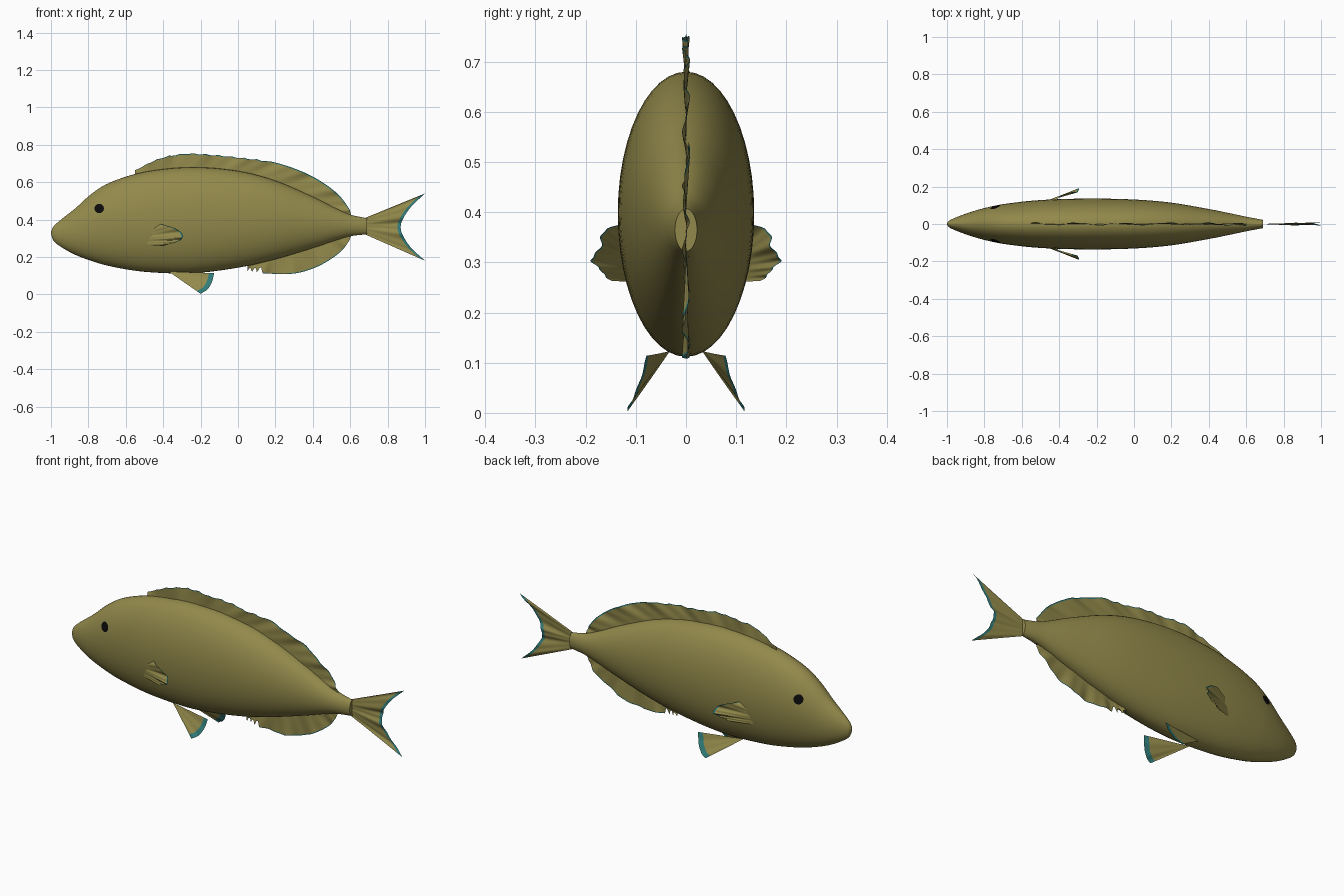
import bpy, math
from mathutils import Vector

if "Cube" in bpy.data.objects:
    bpy.data.objects.remove(bpy.data.objects["Cube"])


def material(name, rgb):
    m = bpy.data.materials.new(name)
    m.use_nodes = True
    m.diffuse_color = (*rgb, 1)
    m.node_tree.nodes["Principled BSDF"].inputs["Base Color"].default_value = (*rgb, 1)
    return m


olive = material("olive skin", (0.29, 0.25, 0.07))
teal = material("teal fin edge", (0.03, 0.2, 0.19))
black = material("black eye", (0.003, 0.003, 0.003))


def smooth_path(points, t):
    """Point at t in 0..1 on a smooth curve through the points."""
    p = [Vector(q) for q in points]
    s = t * (len(p) - 1)
    i = min(int(s), len(p) - 2)
    u = s - i
    b, c = p[i], p[i + 1]
    a = p[i - 1] if i else b * 2 - c
    d = p[i + 2] if i + 2 < len(p) else c * 2 - b
    return (b * 2 + (c - a) * u + (a * 2 - b * 5 + c * 4 - d) * u**2
            + (b * 3 - a - c * 3 + d) * u**3) / 2


def make(name, verts, faces, mats, angle=60):
    me = bpy.data.meshes.new(name)
    me.from_pydata(verts, [], faces)
    for m in mats:
        me.materials.append(m)
    me.update()
    ob = bpy.data.objects.new(name, me)
    bpy.context.collection.objects.link(ob)
    bpy.ops.object.select_all(action="DESELECT")
    ob.select_set(True)
    bpy.context.view_layer.objects.active = ob
    bpy.ops.object.shade_smooth_by_angle(angle=math.radians(angle))
    return ob


def grid_faces(rows, cols):
    return [(r * cols + c, r * cols + c + 1, (r + 1) * cols + c + 1, (r + 1) * cols + c)
            for r in range(rows - 1) for c in range(cols - 1)]


# Body stations: x, top, bottom, half width
stations = [
    (-1, .335, .325, .004), (-.985, .365, .285, .02), (-.94, .405, .25, .04),
    (-.87, .46, .212, .065), (-.78, .54, .178, .09), (-.68, .6, .15, .109),
    (-.5, .655, .121, .128), (-.25, .68, .113, .136), (0, .66, .143, .131),
    (.2, .608, .188, .114), (.4, .522, .248, .08), (.52, .462, .288, .056),
    (.6, .427, .311, .039), (.69, .407, .322, .022)]
profile = []
for k in range(len(stations) - 1):
    for j in range(5):
        v = [Vector(s[:2]).to_3d() for s in stations]
        w = [Vector(s[2:]).to_3d() for s in stations]
        t = (k + j / 5) / (len(stations) - 1)
        a, b = smooth_path(v, t), smooth_path(w, t)
        profile.append((a.x, a.y, b.x, b.y))
profile.append(stations[-1])


def section(x):
    """Top, bottom and half width of the body at x."""
    for p, q in zip(profile, profile[1:]):
        if x <= q[0]:
            u = (x - p[0]) / (q[0] - p[0])
            return [p[i] + (q[i] - p[i]) * u for i in (1, 2, 3)]
    return profile[-1][1:]


# Body: loft of elliptical rings with closed ends
N = 48
verts, faces = [], []
for x, top, bot, w in profile:
    for i in range(N):
        a = math.tau * i / N
        verts.append((x, w * math.cos(a), (top + bot) / 2 + (top - bot) / 2 * math.sin(a)))
for r in range(len(profile) - 1):
    for i in range(N):
        j = (i + 1) % N
        faces.append((r * N + i, r * N + j, (r + 1) * N + j, (r + 1) * N + i))
faces += [tuple(range(N))[::-1], tuple(range(len(verts) - N, len(verts)))]
make("body", verts, faces, [olive])


# Fins: rippled sheets between a root curve and an outer edge, with a teal rim
def fin(name, root, edge, wave, cycles, rim=.95, cols=64, scallop=None, side=1, push=(0, 1, 0)):
    steps = [0, .2, .4, .6, .8, rim, 1]
    push = Vector(push)
    verts = []
    for s in steps:
        for c in range(cols):
            t = c / (cols - 1)
            a = root(t) if callable(root) else smooth_path(root, t)
            b = smooth_path(edge, t)
            p = a.lerp(b, s * (scallop(t) if scallop else 1))
            ripple = math.sin(math.tau * cycles * t + s) + .4 * math.sin(math.tau * cycles * 2.3 * t)
            p = p + push * wave * s * ripple
            verts.append((p.x, p.y * side, p.z))
    faces = grid_faces(len(steps), cols)
    ob = make(name, verts, faces, [olive, teal])
    for i, f in enumerate(ob.data.polygons):
        f.material_index = int(i >= (len(steps) - 2) * (cols - 1))
    return ob


def back_root(t):
    x = -.55 + 1.15 * t
    return Vector((x, 0, section(x)[0] - .02))


def belly_root(t):
    x = .05 + .55 * t
    return Vector((x, 0, section(x)[1] + .02))


fin("dorsal_fin", back_root,
    [(-.55, 0, .665), (-.42, 0, .728), (-.28, 0, .755), (-.13, 0, .748), (.02, 0, .733),
     (.17, 0, .712), (.31, 0, .67), (.43, 0, .613), (.53, 0, .54), (.59, 0, .465), (.605, 0, .425)],
    .006, 6, .95, 140,
    lambda t: 1 - .06 * abs(math.sin(math.pi * 11 * t / .5)) if t < .5 else 1)
fin("anal_fin", belly_root,
    [(.05, 0, .12), (.1, 0, .115), (.16, 0, .112), (.24, 0, .108), (.32, 0, .115), (.4, 0, .138),
     (.48, 0, .178), (.55, 0, .23), (.59, 0, .28), (.605, 0, .315)],
    .006, 4, .96, 100,
    lambda t: 1 - .4 * abs(math.sin(math.pi * 3 * t / .17)) if t < .17 else 1)
fin("tail_fin", [(.67, 0, .405), (.68, 0, .365), (.67, 0, .325)],
    [(1, 0, .54), (.925, 0, .468), (.88, 0, .4), (.87, 0, .36), (.88, 0, .318), (.925, 0, .25), (1, 0, .18)],
    .006, 2.5, .91)

for label, side in (("left", 1), ("right", -1)):
    fin(label + "_pectoral_fin", [(-.488, .115, .262), (-.485, .118, .3), (-.48, .118, .34)],
        [(-.38, .143, .262), (-.315, .178, .288), (-.293, .182, .312), (-.33, .168, .35), (-.42, .137, .378)],
        .006, 2.5, .95, 40, side=side, push=(-.3, 1, .2))
    fin(label + "_pelvic_fin", [(-.37, .033, .122), (-.36, .035, .122), (-.35, .037, .122)],
        [(-.2, .114, .002), (-.165, .108, .025), (-.14, .095, .065), (-.128, .075, .112)],
        .003, 1, .88, 30, side=side, push=(.2, 1, .5))

    # Eye: thin disc wrapped onto the side of the head
    verts, faces = [], []
    for r in range(5):
        for i in range(24):
            a = math.tau * i / 24
            x = -.742 + .025 * r / 4 * math.cos(a)
            z = .459 + .025 * r / 4 * math.sin(a)
            top, bot, w = section(x)
            h = (z - (top + bot) / 2) / ((top - bot) / 2)
            verts.append((x, side * (w * math.sqrt(max(0, 1 - h * h)) + .003), z))
    for r in range(4):
        for i in range(24):
            j = (i + 1) % 24
            q = (r * 24 + i, (r + 1) * 24 + i, (r + 1) * 24 + j, r * 24 + j)
            faces.append(q if side < 0 else q[::-1])
    make(label + "_eye", verts, faces, [black])
